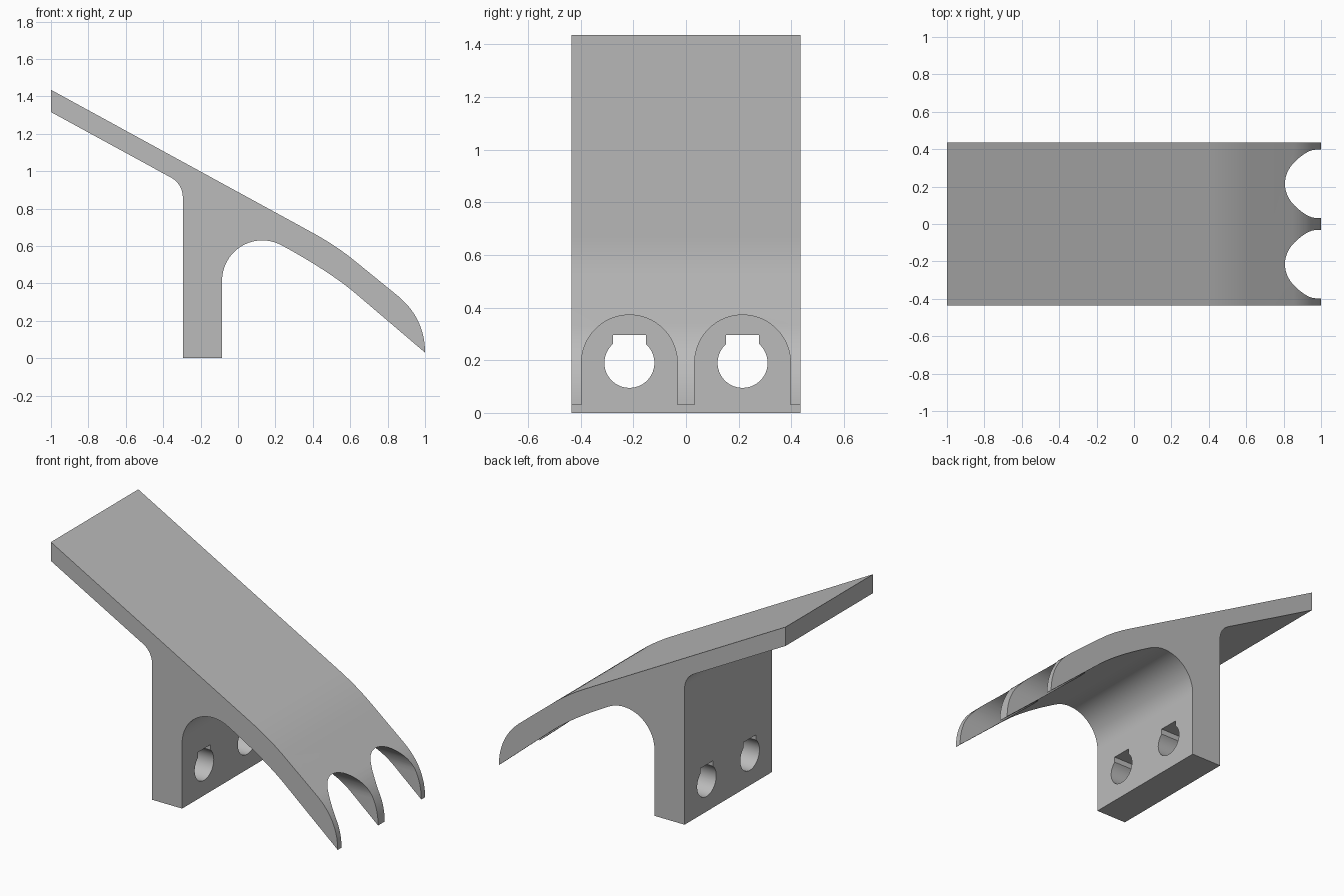
import bpy
import math
from mathutils import Vector

if "Cube" in bpy.data.objects:
    bpy.data.objects.remove(bpy.data.objects["Cube"])

HALF_WIDTH = 0.435
HOLE_Y, HOLE_Z = 0.215, 0.19

grey = bpy.data.materials.new("plain grey")
grey.use_nodes = True
grey.diffuse_color = (0.5, 0.5, 0.5, 1)
grey.node_tree.nodes["Principled BSDF"].inputs["Base Color"].default_value = (0.5, 0.5, 0.5, 1)


def arc(cx, cy, r, start, end, steps):
    angles = [math.radians(start + (end - start) * i / steps) for i in range(steps + 1)]
    return [(cx + r * math.cos(a), cy + r * math.sin(a)) for a in angles]


def bend(p0, p1, p2, steps=12):
    """Smooth curve from p0 to p2 whose end tangents meet at p1."""
    a, b, c = Vector(p0), Vector(p1), Vector(p2)
    ts = [i / steps for i in range(steps + 1)]
    return [tuple(a * (1 - t) ** 2 + b * 2 * t * (1 - t) + c * t * t) for t in ts]


def prism(name, outline, place, low, high):
    """Extrude a 2D outline between two depths; place maps (u, v, depth) to xyz."""
    n = len(outline)
    verts = [place(u, v, d) for d in (low, high) for u, v in outline]
    faces = [tuple(range(n)), tuple(reversed(range(n, 2 * n)))]
    faces += [(i, i + n, (i + 1) % n + n, (i + 1) % n) for i in range(n)]
    mesh = bpy.data.meshes.new(name)
    mesh.from_pydata(verts, [], faces)
    mesh.materials.append(grey)
    obj = bpy.data.objects.new(name, mesh)
    bpy.context.collection.objects.link(obj)
    # Make the normals point outwards
    import bmesh
    bm = bmesh.new()
    bm.from_mesh(mesh)
    bmesh.ops.recalc_face_normals(bm, faces=bm.faces)
    bm.to_mesh(mesh)
    bm.free()
    return obj


def select_only(obj):
    bpy.ops.object.select_all(action="DESELECT")
    obj.select_set(True)
    bpy.context.view_layer.objects.active = obj


def cut(target, cutter):
    cutter.hide_render = True
    mod = target.modifiers.new("cut", "BOOLEAN")
    mod.operation = "DIFFERENCE"
    mod.solver = "EXACT"
    mod.object = cutter
    select_only(target)
    bpy.ops.object.modifier_apply(modifier=mod.name)
    bpy.data.objects.remove(cutter)


# Side profile: sloping plate, curved tip, arched underside, upright web
profile = [(-1, 1.435)]
profile += bend((0.4, 0.67), (0.523, 0.603), (0.626, 0.519))
profile += bend((0.85, 0.337), (1, 0.215), (1, 0.03), 16)
profile += bend((0.63, 0.345), (0.488, 0.465), (0.233, 0.604))
profile += arc(0.13, 0.415, 0.215, 61.4, 180, 24)[1:]
profile += [(-0.085, 0), (-0.295, 0)]
profile += arc(-0.415, 0.86, 0.12, 0, 61.4, 10)
profile += [(-1, 1.316)]
bracket = prism("bracket", profile, lambda u, v, d: (u, d, v), -HALF_WIDTH, HALF_WIDTH)

# Arched notches in the tip and keyed holes through the web
slot_half = 0.063
key_angle = math.degrees(math.acos(slot_half / 0.095))
for side in (-1, 1):
    y = side * HOLE_Y
    along_x = lambda u, v, d: (d, u, v)
    notch = arc(y, HOLE_Z, 0.182, 0, 180, 40) + [(y - 0.182, -0.2), (y + 0.182, -0.2)]
    cut(bracket, prism("notch_cutter", notch, along_x, 0.1, 1.2))
    keyhole = arc(y, HOLE_Z, 0.095, 180 - key_angle, 360 + key_angle, 40)
    keyhole += [(y + slot_half, 0.295), (y - slot_half, 0.295)]
    cut(bracket, prism("keyhole_cutter", keyhole, along_x, -0.4, 0.02))

select_only(bracket)
bpy.ops.object.shade_smooth_by_angle(angle=math.radians(25))
